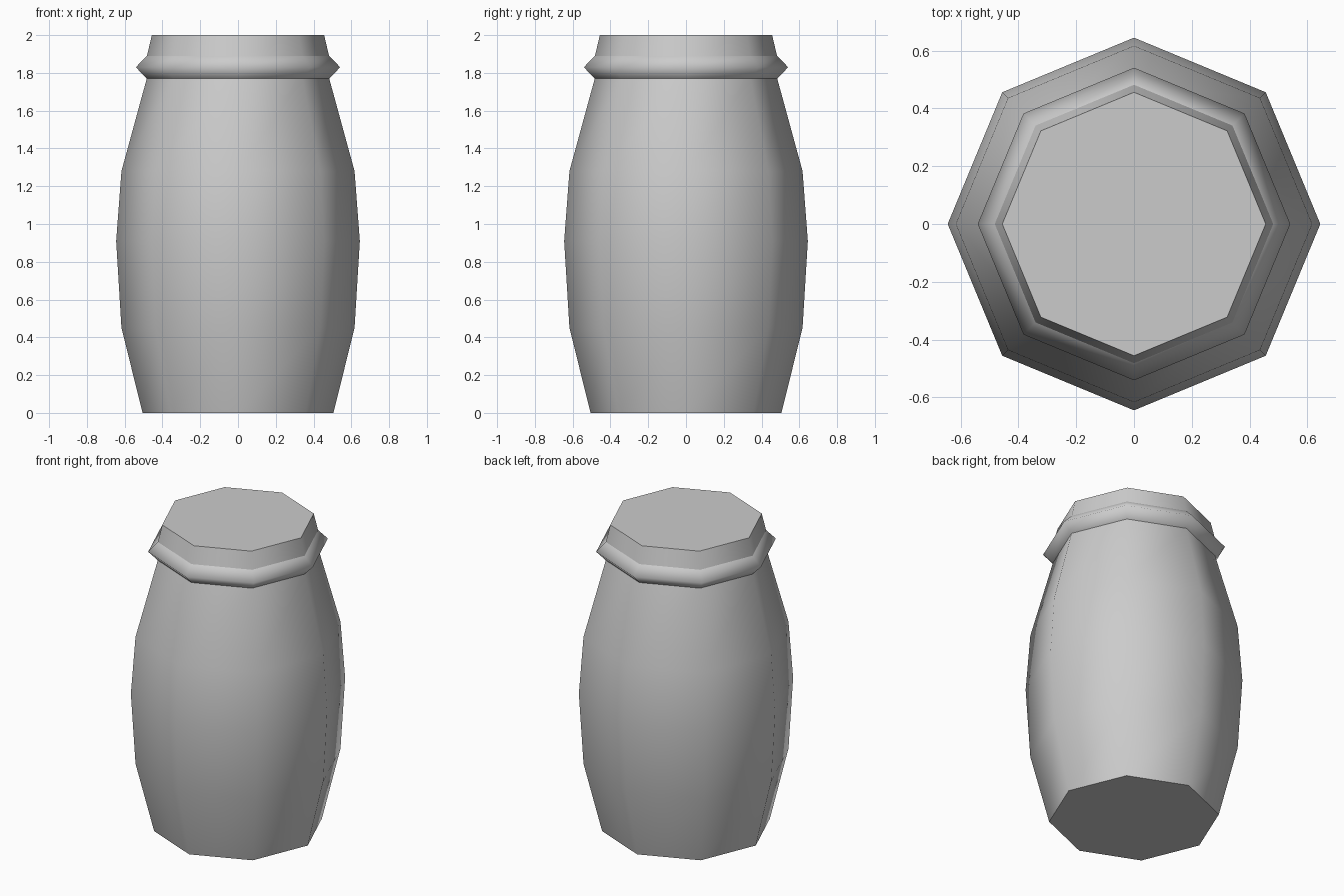
import bpy, bmesh, math

SIDES = 8

cube = bpy.data.objects.get("Cube")
if cube:
    bpy.data.objects.remove(cube, do_unlink=True)

grey = bpy.data.materials.new("plain_grey")
grey.use_nodes = True
colour = (0.6, 0.6, 0.6, 1.0)
grey.diffuse_color = colour
grey.node_tree.nodes["Principled BSDF"].inputs["Base Color"].default_value = colour


def turned(name, profile, cap_bottom=False, cap_top=False, smooth_angle=60):
    """Turn a (radius, height) profile into an eight-sided shell."""
    bm = bmesh.new()
    rings = []
    for radius, z in profile:
        angles = [math.tau * i / SIDES for i in range(SIDES)]
        rings.append([bm.verts.new((radius * math.cos(a), radius * math.sin(a), z))
                      for a in angles])
    for low, high in zip(rings, rings[1:]):
        for i in range(SIDES):
            j = (i + 1) % SIDES
            bm.faces.new((low[i], low[j], high[j], high[i]))
    if cap_bottom:
        bm.faces.new(rings[0][::-1])
    if cap_top:
        bm.faces.new(rings[-1])
    mesh = bpy.data.meshes.new(name)
    bm.to_mesh(mesh)
    bm.free()
    mesh.materials.append(grey)
    obj = bpy.data.objects.new(name, mesh)
    bpy.context.collection.objects.link(obj)
    bpy.ops.object.select_all(action="DESELECT")
    obj.select_set(True)
    bpy.context.view_layer.objects.active = obj
    bpy.ops.object.shade_smooth_by_angle(angle=math.radians(smooth_angle))
    return obj


# Bulging body with a flat base
turned("jar_body", [(0.505, 0), (0.617, 0.45), (0.645, 0.91), (0.617, 1.28), (0.483, 1.77)],
       cap_bottom=True)

# Rounded collar around the neck
turned("neck_collar", [(0.483, 1.77), (0.541, 1.83), (0.482, 1.89)], smooth_angle=120)

# Tapered lid with a flat top
turned("lid", [(0.482, 1.89), (0.456, 2.0)], cap_top=True)
